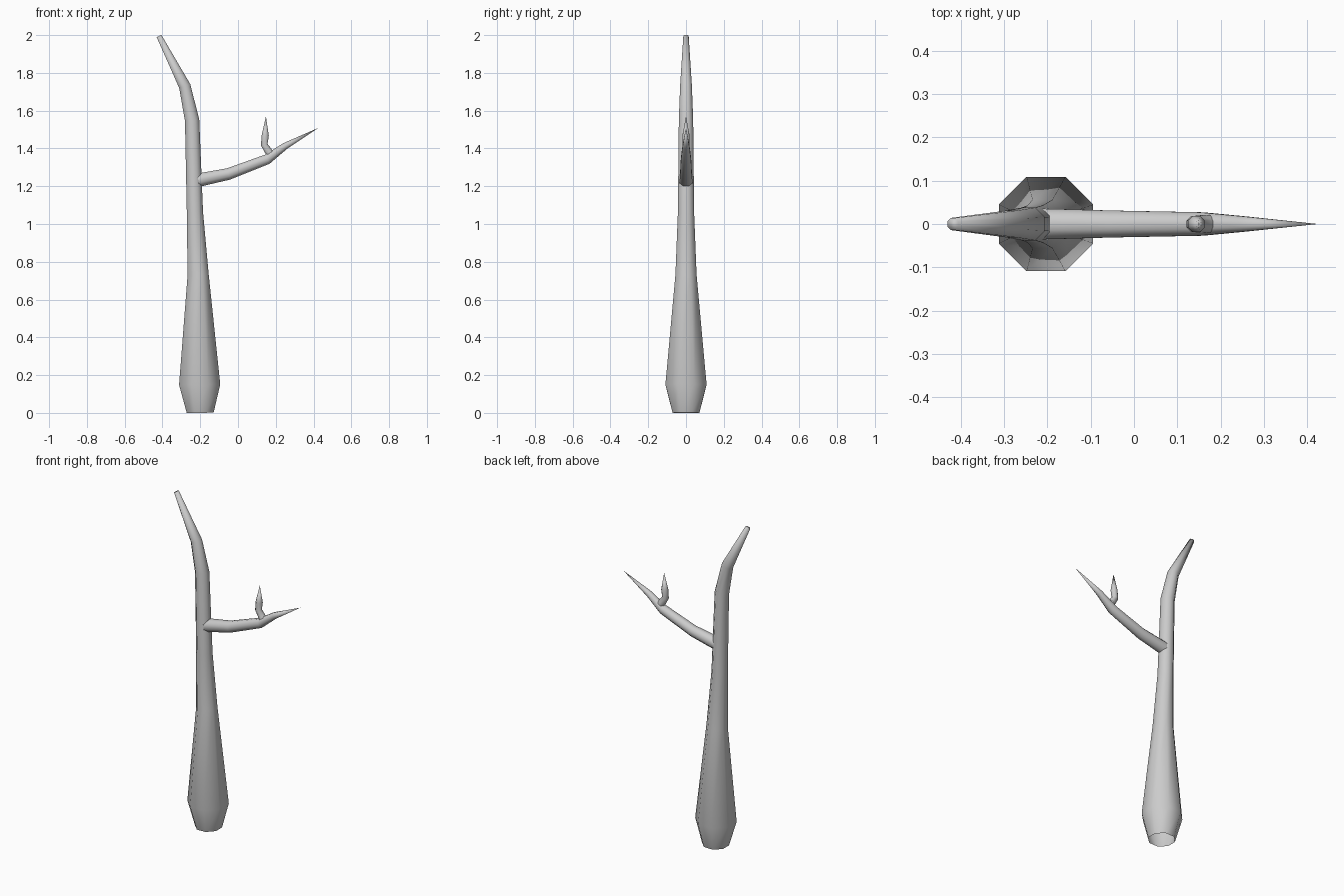
import bpy, bmesh, math
from mathutils import Vector

if "Cube" in bpy.data.objects:
    bpy.data.objects.remove(bpy.data.objects["Cube"])

SIDES = 8
FLAT = 1 / math.cos(math.pi / SIDES)


def limb(name, pts, cap_start=False, cap_end=False):
    """Eight-sided tapering tube along (x, z, half_width) points; zero width makes a tip."""
    bm = bmesh.new()
    path = [Vector((x, 0, z)) for x, z, _ in pts]
    side = Vector((0, 1, 0))
    rings = []
    for i, (p, (_, _, r)) in enumerate(zip(path, pts)):
        a = (p - path[i - 1]).normalized() if i > 0 else Vector()
        b = (path[i + 1] - p).normalized() if i < len(path) - 1 else Vector()
        n = side.cross((a + b).normalized())
        if r == 0:
            rings.append([bm.verts.new(p)] * SIDES)
            continue
        ring = []
        for k in range(SIDES):
            ang = 2 * math.pi * (k + 0.5) / SIDES
            ring.append(bm.verts.new(p + (n * math.cos(ang) + side * math.sin(ang)) * r * FLAT))
        rings.append(ring)
    for lo, hi in zip(rings, rings[1:]):
        for k in range(SIDES):
            j = (k + 1) % SIDES
            quad = [lo[k], lo[j], hi[j], hi[k]]
            bm.faces.new(list(dict.fromkeys(quad)))
    if cap_start:
        bm.faces.new(rings[0])
    if cap_end:
        bm.faces.new(rings[-1])
    bmesh.ops.recalc_face_normals(bm, faces=bm.faces)
    for f in bm.faces:
        f.smooth = True
    mesh = bpy.data.meshes.new(name)
    bm.to_mesh(mesh)
    bm.free()
    obj = bpy.data.objects.new(name, mesh)
    bpy.context.collection.objects.link(obj)
    return obj


# Trunk, open at the foot, leaning away at the top
limb("trunk", [(-0.20, 0, 0.071), (-0.203, 0.15, 0.109), (-0.211, 0.73, 0.056),
               (-0.228, 1.06, 0.043), (-0.243, 1.55, 0.038),
               (-0.282, 1.73, 0.031), (-0.418, 1.995, 0.014)], cap_end=True)

# Side branch, rooted inside the trunk
limb("branch", [(-0.23, 1.228, 0.036), (-0.05, 1.265, 0.031), (0.155, 1.343, 0.027),
                (0.25, 1.413, 0.018), (0.424, 1.508, 0)])

# Small twig on the branch
limb("twig", [(0.168, 1.375, 0.021), (0.139, 1.42, 0.018), (0.144, 1.468, 0.019),
              (0.148, 1.57, 0)])
